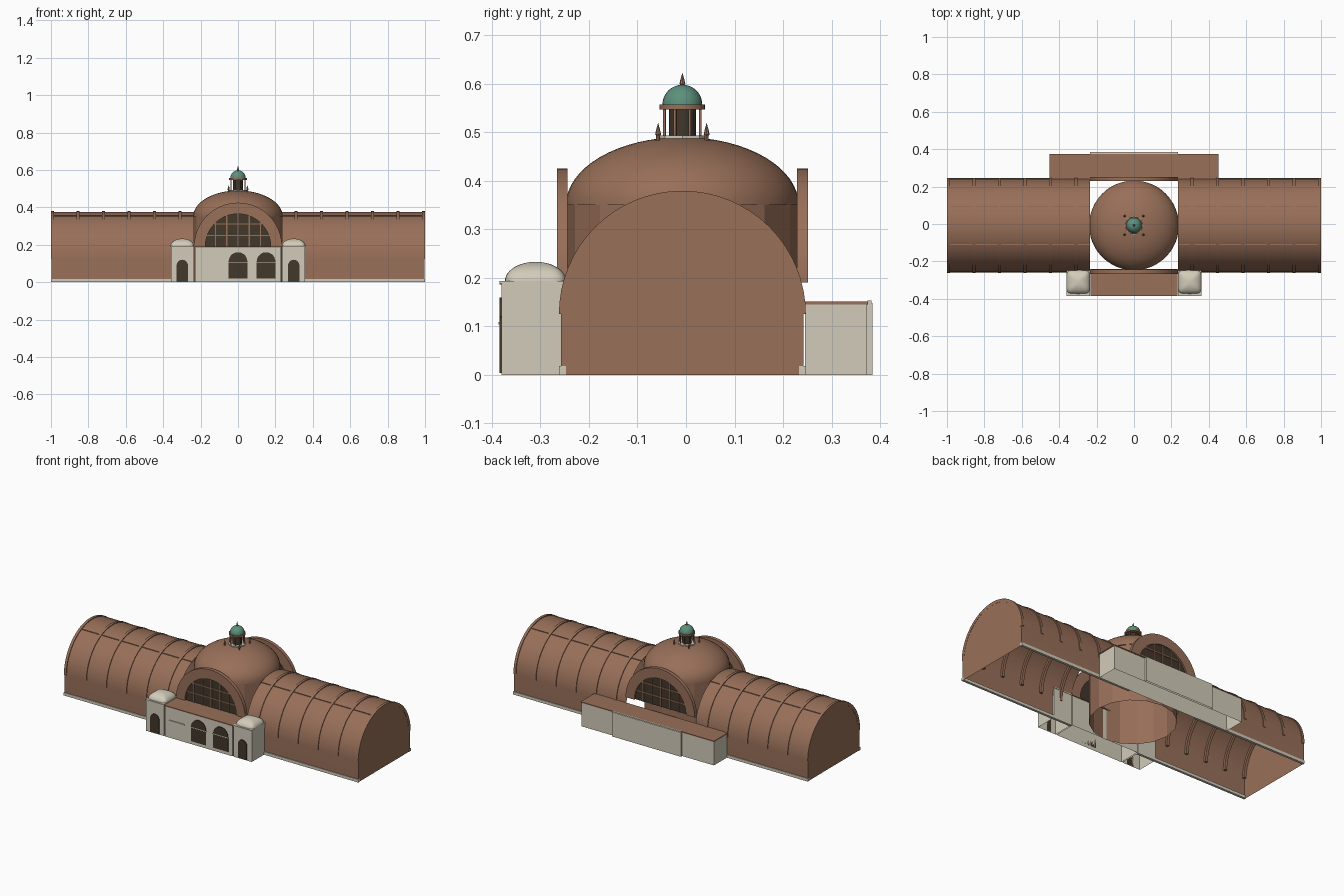
import bpy, bmesh
from math import sin, cos, pi, radians

cube = bpy.data.objects.get("Cube")
if cube:
    bpy.data.objects.remove(cube, do_unlink=True)

YC = -0.0075      # y of the main axis
SPRING = 0.125    # height where the vault arc starts


def material(name, rgb):
    m = bpy.data.materials.new(name)
    m.use_nodes = True
    m.diffuse_color = (*rgb, 1)
    m.node_tree.nodes["Principled BSDF"].inputs["Base Color"].default_value = (*rgb, 1)
    return m


BROWN = material("terracotta brown", (0.315, 0.16, 0.1))
CREAM = material("cream stone", (0.65, 0.6, 0.49))
GREEN = material("copper green", (0.11, 0.28, 0.2))
DARK = material("dark glass", (0.055, 0.038, 0.024))


def finish(name, bm, mat, smooth=None):
    bmesh.ops.recalc_face_normals(bm, faces=bm.faces)
    mesh = bpy.data.meshes.new(name)
    bm.to_mesh(mesh)
    bm.free()
    mesh.materials.append(mat)
    obj = bpy.data.objects.new(name, mesh)
    bpy.context.collection.objects.link(obj)
    if smooth:
        bpy.ops.object.select_all(action='DESELECT')
        obj.select_set(True)
        bpy.context.view_layer.objects.active = obj
        bpy.ops.object.shade_smooth_by_angle(angle=radians(smooth))
    return obj


def box(name, x, y, z, mat, open_bottom=False):
    bm = bmesh.new()
    bmesh.ops.create_cube(bm, size=1)
    for v in bm.verts:
        for i, (a, b) in enumerate((x, y, z)):
            v.co[i] = a if v.co[i] < 0 else b
    if open_bottom:
        low = [f for f in bm.faces if all(v.co.z < z[0] + 1e-5 for v in f.verts)]
        bmesh.ops.delete(bm, geom=low, context='FACES')
    return finish(name, bm, mat)


def prism(name, pts, a, b, axis, mat, smooth=None):
    """Extrude a (horizontal, z) outline from a to b along axis x or y."""
    bm = bmesh.new()

    def place(p, d):
        return (d, p[0], p[1]) if axis == 'x' else (p[0], d, p[1])
    rings = [[bm.verts.new(place(p, d)) for p in pts] for d in (a, b)]
    for r in rings:
        bm.faces.new(r)
    for i in range(len(pts)):
        j = (i + 1) % len(pts)
        bm.faces.new((rings[0][i], rings[0][j], rings[1][j], rings[1][i]))
    return finish(name, bm, mat, smooth)


def lathe(name, profile, mat, centre=(0, YC), seg=32, power=1.0, smooth=None):
    """Spin (radius, z) points; a power under 1 squares the plan."""
    bm = bmesh.new()

    def bend(c):
        return (1 if c > 0 else -1) * abs(c) ** power if abs(c) > 1e-6 else 0
    rings = []
    for r, z in profile:
        if r < 1e-5:
            rings.append([bm.verts.new((*centre, z))])
        else:
            rings.append([bm.verts.new((centre[0] + r * bend(cos(2 * pi * k / seg)),
                                        centre[1] + r * bend(sin(2 * pi * k / seg)), z))
                          for k in range(seg)])
    for lo, hi in zip(rings, rings[1:]):
        for k in range(seg):
            n = (k + 1) % seg
            quad = [lo[k % len(lo)], lo[n % len(lo)], hi[n % len(hi)], hi[k % len(hi)]]
            bm.faces.new(list(dict.fromkeys(quad)))
    return finish(name, bm, mat, smooth)


def arc(r, cx, cz, n=32):
    return [(cx + r * cos(pi * k / n), cz + r * sin(pi * k / n)) for k in range(n + 1)]


def ring(r_out, r_in, cx, cz):
    return arc(r_out, cx, cz) + arc(r_in, cx, cz)[::-1]


def dome_profile(r, z, h, n=12):
    return [(r * cos(pi / 2 * k / n), z + h * sin(pi / 2 * k / n)) for k in range(n + 1)]


def arched(name, cx, half, z0, top, y, depth=0.004):
    pts = [(cx - half, z0), (cx + half, z0)] + arc(half, cx, top - half, 14)
    prism(name, pts, y - depth, y, 'y', DARK)


# Barrel vaulted wings, open underneath and towards the middle
for side, label in ((1, "left"), (-1, "right")):
    outline = [(YC + 0.25, 0)] + arc(0.25, YC, SPRING) + [(YC - 0.25, 0)]
    wing = prism(label + "_wing", outline, side * 0.235, side * 0.998, 'x', BROWN, 20)
    bm = bmesh.new()
    bm.from_mesh(wing.data)
    gone = [f for f in bm.faces
            if all(v.co.z < 1e-5 for v in f.verts)
            or all(abs(v.co.x) < 0.236 for v in f.verts)]
    bmesh.ops.delete(bm, geom=gone, context='FACES')
    bm.to_mesh(wing.data)
    bm.free()
    for k in range(6):
        x = side * (0.31 + 0.1362 * k)
        prism(label + "_rib", ring(0.2545, 0.236, YC, SPRING),
              x - 0.008, x + 0.008, 'x', BROWN, 20)
    ends = sorted((side * 0.235, side))
    for s in (1, -1):
        box(label + "_plinth", ends, sorted((YC + s * 0.24, YC + s * 0.2545)),
            (0, 0.018), CREAM)
        py = YC + s * 0.25 * cos(radians(66))
        pz = SPRING + 0.25 * sin(radians(66))
        box(label + "_purlin", ends, (py - 0.003, py + 0.003), (pz - 0.003, pz + 0.002), BROWN)

# Central drum and dome
lathe("drum", [(0.24, 0), (0.24, 0.35)], BROWN, seg=16)
lathe("main_dome", dome_profile(0.24, 0.35, 0.14, 16), BROWN, seg=48, smooth=35)

# Arched glazed screens on both faces of the drum
for s, label in ((-1, "front"), (1, "back")):
    inner, outer = YC + s * 0.2365, YC + s * 0.2585
    prism(label + "_screen_arch", ring(0.235, 0.175, 0, 0.19), inner, outer, 'y', BROWN, 20)
    prism(label + "_screen_glass", arc(0.177, 0, 0.19), YC + s * 0.243, YC + s * 0.249, 'y', DARK)
    bar_y = sorted((YC + s * 0.248, YC + s * 0.254))
    for x in (-0.12, -0.06, 0, 0.06, 0.12):
        top = 0.19 + (0.176 ** 2 - x * x) ** 0.5
        box(label + "_mullion", (x - 0.003, x + 0.003), bar_y, (0.19, top), BROWN)
    for z in (0.25, 0.31):
        half = (0.176 ** 2 - (z - 0.19) ** 2) ** 0.5
        box(label + "_transom", (-half, half), bar_y, (z - 0.003, z + 0.003), BROWN)

# Lantern
lathe("lantern_base", [(0, 0.482), (0.05, 0.482), (0.05, 0.493), (0, 0.493)], CREAM, seg=8)
lathe("lantern_core", [(0.028, 0.49), (0.028, 0.55)], DARK, seg=16, smooth=30)
for k in range(8):
    a = pi / 4 * k + pi / 8
    lathe("lantern_column", [(0.003, 0.49), (0.003, 0.55)], BROWN,
          (0.04 * cos(a), YC + 0.04 * sin(a)), seg=8, smooth=50)
lathe("lantern_cornice", [(0, 0.547), (0.047, 0.547), (0.047, 0.557), (0, 0.557)],
      BROWN, seg=24, smooth=20)
lathe("lantern_dome", dome_profile(0.041, 0.557, 0.041), GREEN, seg=24, smooth=35)
spike = [(0.004, 0), (0.004, 0.012), (0.006, 0.015), (0.004, 0.024), (0, 0.038)]
lathe("top_finial", [(r, 0.585 + z) for r, z in spike], BROWN, seg=8)
for sx in (1, -1):
    for sy in (1, -1):
        lathe("corner_finial", [(r, 0.48 + z * 1.05) for r, z in spike], BROWN,
              (sx * 0.05, YC + sy * 0.05), seg=8)

# Front entrance block with arched windows and sills
box("entrance_block", (-0.229, 0.229), (-0.38, -0.245), (0, 0.186), CREAM, True)
box("entrance_roof", (-0.233, 0.233), (-0.384, -0.24), (0.186, 0.192), BROWN)
for x in (0, 0.15):
    arched("entrance_window", x, 0.05, 0.02, 0.16, -0.38)
for x in (-0.15, 0, 0.15):
    box("window_bar", (x - 0.053, x + 0.053), (-0.386, -0.38), (0.104, 0.109), CREAM)

# Corner towers with square cushion domes
for s, label in ((1, "left"), (-1, "right")):
    cx = s * 0.298
    box(label + "_tower", (cx - 0.0615, cx + 0.0615), (-0.38, -0.247), (0, 0.188), CREAM, True)
    box(label + "_tower_cornice", (cx - 0.0635, cx + 0.0635), (-0.384, -0.245),
        (0.188, 0.194), CREAM)
    arched(label + "_tower_door", cx, 0.03, 0.004, 0.12, -0.38)
    lathe(label + "_tower_dome", dome_profile(0.063, 0.194, 0.039), CREAM,
          (cx, -0.31), seg=48, power=0.4, smooth=60)

# Long low rear block with a projecting middle panel
box("rear_block", (-0.45, 0.45), (0.245, 0.372), (0, 0.145), CREAM, True)
box("rear_roof", (-0.453, 0.453), (0.24, 0.375), (0.145, 0.151), BROWN)
box("rear_panel", (-0.235, 0.235), (0.372, 0.384), (0, 0.148), CREAM, True)
box("rear_coping", (-0.233, 0.233), (0.374, 0.382), (0.148, 0.153), CREAM)
